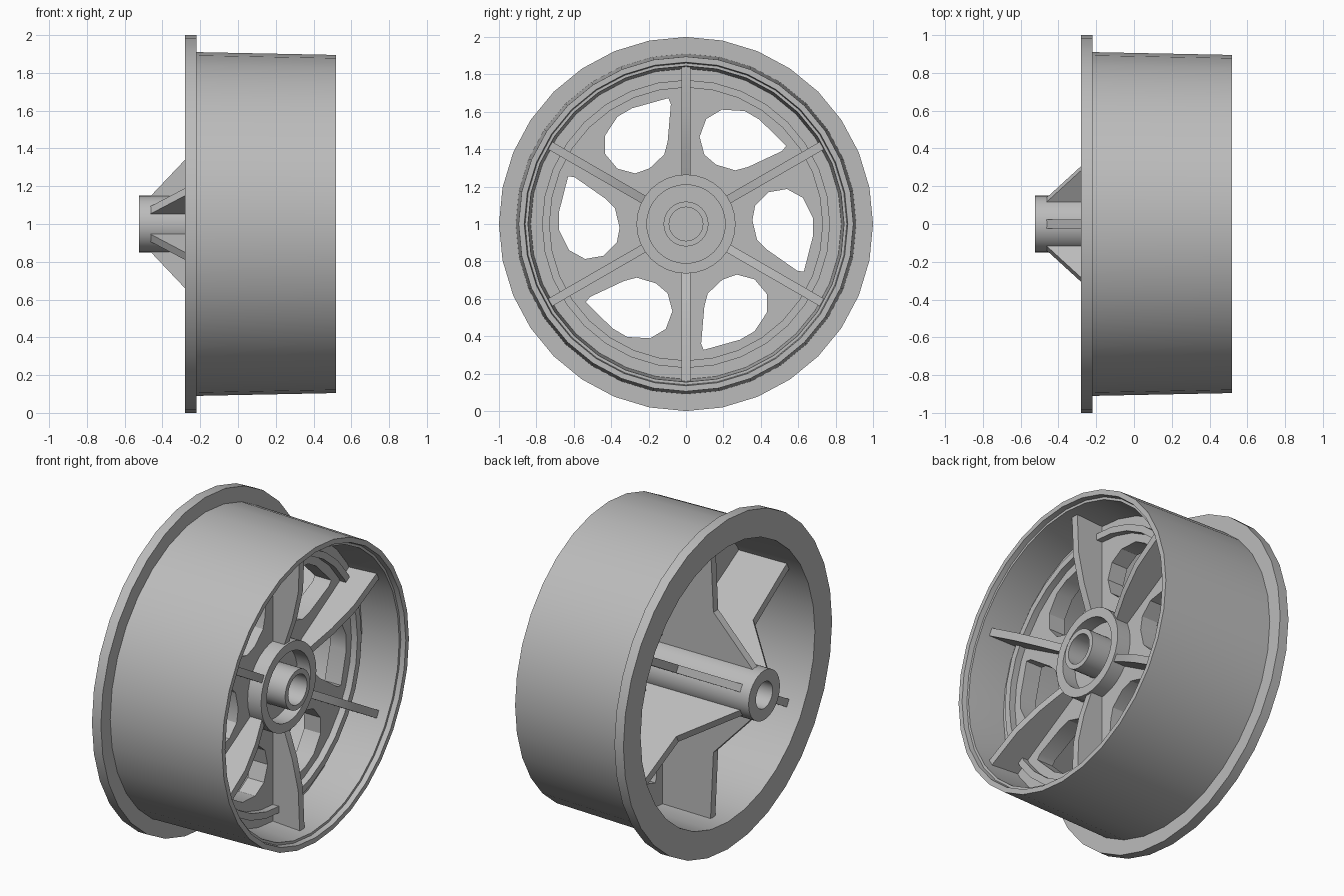
import bpy, bmesh, math
from mathutils import Matrix

if "Cube" in bpy.data.objects:
    bpy.data.objects.remove(bpy.data.objects["Cube"])

SEGMENTS = 32
CENTRE = Matrix.Translation((0, 0, 1))
# Local x, y, z become world y, z, x
FACE_X = Matrix(((0, 0, 1, 0), (1, 0, 0, 0), (0, 1, 0, 0), (0, 0, 0, 1)))

grey = bpy.data.materials.new("light_grey")
grey.use_nodes = True
grey.diffuse_color = (0.5, 0.5, 0.5, 1)
grey.node_tree.nodes["Principled BSDF"].inputs["Base Color"].default_value = (0.5, 0.5, 0.5, 1)


def finish(obj):
    if not obj.data.materials:
        obj.data.materials.append(grey)
    bpy.ops.object.select_all(action="DESELECT")
    obj.select_set(True)
    bpy.context.view_layer.objects.active = obj
    bpy.ops.object.shade_smooth_by_angle(angle=math.radians(30))


def add_mesh(name, bm):
    bmesh.ops.remove_doubles(bm, verts=bm.verts, dist=1e-5)
    bmesh.ops.recalc_face_normals(bm, faces=bm.faces)
    mesh = bpy.data.meshes.new(name)
    bm.to_mesh(mesh)
    bm.free()
    obj = bpy.data.objects.new(name, mesh)
    bpy.context.collection.objects.link(obj)
    obj.matrix_world = CENTRE
    finish(obj)
    return obj


def lathe(name, profile, closed=True):
    """Spin (x, radius) points about the axle."""
    bm = bmesh.new()
    verts = [bm.verts.new((x, 0, r)) for x, r in profile]
    pairs = list(zip(verts, verts[1:]))
    if closed:
        pairs.append((verts[-1], verts[0]))
    edges = [bm.edges.new(p) for p in pairs]
    bmesh.ops.spin(bm, geom=verts + edges, cent=(0, 0, 0), axis=(1, 0, 0),
                   angle=math.tau, steps=SEGMENTS)
    return add_mesh(name, bm)


def circle(r):
    return [(r * math.cos(math.tau * i / SEGMENTS), r * math.sin(math.tau * i / SEGMENTS))
            for i in range(SEGMENTS)]


# Flanged rim with a stepped mouth
lathe("rim", [(-0.28, 0.835), (-0.28, 1), (-0.22, 1), (-0.22, 0.91), (0.52, 0.895),
              (0.52, 0.865), (0.49, 0.86), (0.49, 0.845), (0.24, 0.83), (0.14, 0.83)])

# Raised ring on the web
lathe("web_ring", [(0.2, 0.73), (0.29, 0.73), (0.29, 0.77), (0.2, 0.77)])

# Hub with blind bores and a collar
lathe("hub", [(-0.2, 0), (-0.2, 0.08), (-0.525, 0.08), (-0.525, 0.15), (0.18, 0.15),
              (0.18, 0.265), (0.34, 0.265), (0.34, 0.21), (0.25, 0.21), (0.25, 0.12),
              (0.4, 0.12), (0.4, 0.09), (0.05, 0.09), (0.05, 0)], closed=False)

# Web plate with six skewed openings
opening = [(0.355, 0.02), (0.37, 0.1), (0.44, 0.17), (0.54, 0.187), (0.625, 0.14), (0.68, 0.03),
           (0.68, -0.06), (0.63, -0.255), (0.595, -0.25), (0.43, -0.135), (0.38, -0.085)]
loops = [circle(0.855), circle(0.2)]
for i in range(6):
    c, s = math.cos(i * math.pi / 3), math.sin(i * math.pi / 3)
    loops.append([(c * u - s * v, s * u + c * v) for u, v in opening])
curve = bpy.data.curves.new("web", "CURVE")
curve.dimensions = "2D"
curve.fill_mode = "BOTH"
curve.extrude = 0.055
for loop in loops:
    spline = curve.splines.new("POLY")
    spline.points.add(len(loop) - 1)
    spline.use_cyclic_u = True
    for point, (u, v) in zip(spline.points, loop):
        point.co = (u, v, 0, 1)
web = bpy.data.objects.new("web", curve)
bpy.context.collection.objects.link(web)
web.matrix_world = CENTRE @ Matrix.Translation((0.195, 0, 0)) @ FACE_X
bpy.ops.object.select_all(action="DESELECT")
web.select_set(True)
bpy.context.view_layer.objects.active = web
bpy.ops.object.convert(target="MESH")
finish(bpy.context.view_layer.objects.active)

# Six ribs running through the web
rib = [(-0.47, 0.14), (-0.2, 0.425), (-0.18, 0.845), (0.43, 0.845), (0.42, 0.6),
       (0.38, 0.42), (0.32, 0.24), (0.2, 0.24), (0.2, 0.14)]
for i in range(6):
    bm = bmesh.new()
    face = bm.faces.new([bm.verts.new((x, -0.023, r)) for x, r in rib])
    side = bmesh.ops.extrude_face_region(bm, geom=[face])["geom"]
    bmesh.ops.translate(bm, vec=(0, 0.046, 0),
                        verts=[v for v in side if isinstance(v, bmesh.types.BMVert)])
    bmesh.ops.triangulate(bm, faces=[f for f in bm.faces if len(f.verts) > 4])
    obj = add_mesh("rib_%d" % (i + 1), bm)
    obj.matrix_world = CENTRE @ Matrix.Rotation(i * math.pi / 3, 4, "X")
